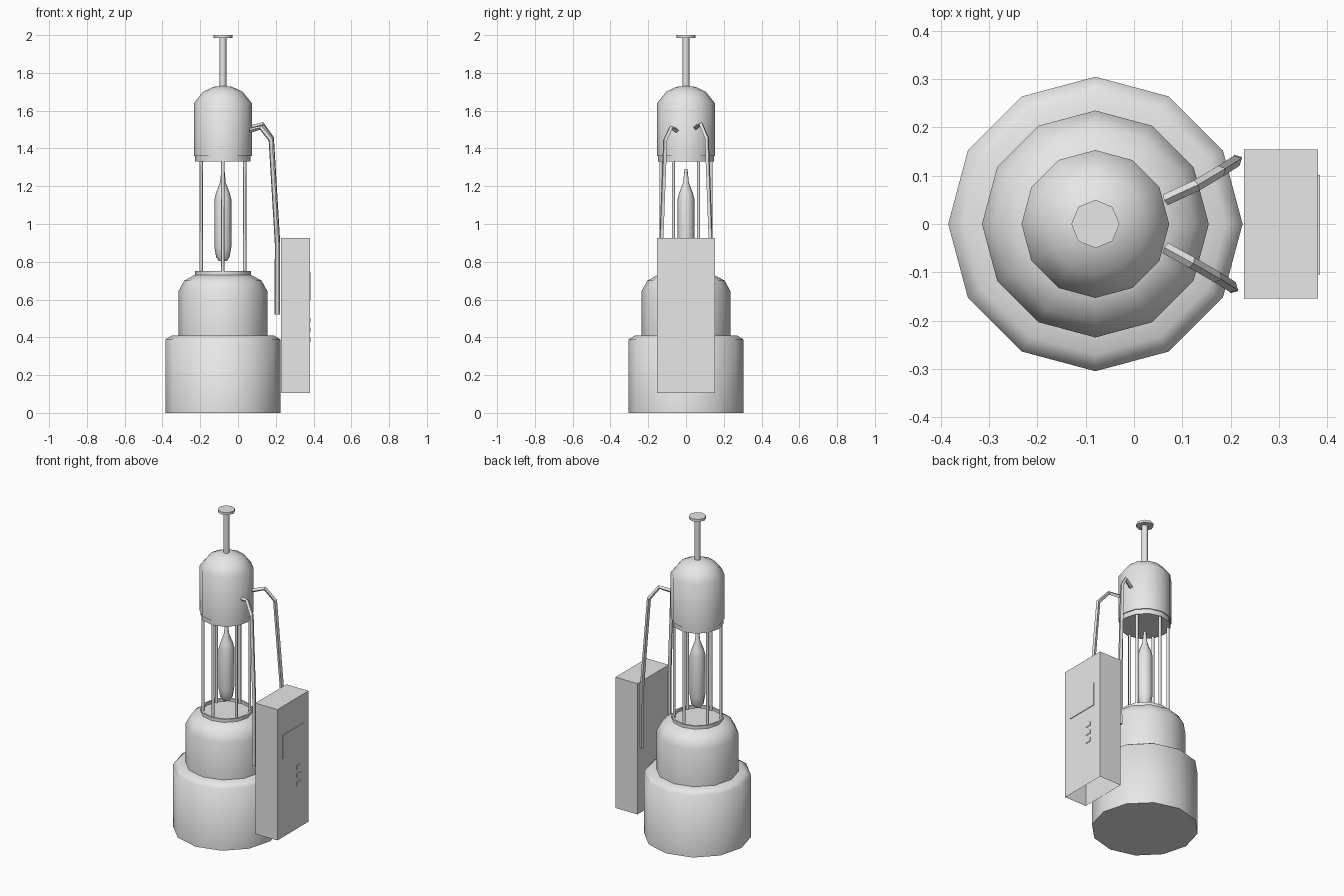
import bpy, bmesh, math
from mathutils import Vector

if "Cube" in bpy.data.objects:
    bpy.data.objects.remove(bpy.data.objects["Cube"])

CX = -0.08  # axis of the round column

grey = bpy.data.materials.new("light grey")
grey.diffuse_color = (0.8, 0.8, 0.8, 1)
grey.use_nodes = True
grey.node_tree.nodes["Principled BSDF"].inputs["Base Color"].default_value = grey.diffuse_color


def finish(name, bm, smooth=None):
    bmesh.ops.recalc_face_normals(bm, faces=bm.faces)
    me = bpy.data.meshes.new(name)
    bm.to_mesh(me)
    bm.free()
    ob = bpy.data.objects.new(name, me)
    bpy.context.collection.objects.link(ob)
    me.materials.append(grey)
    if smooth:
        bpy.ops.object.select_all(action='DESELECT')
        ob.select_set(True)
        bpy.context.view_layer.objects.active = ob
        bpy.ops.object.shade_smooth_by_angle(angle=math.radians(smooth))
    return ob


def lathe(name, profile, sides=12, x=CX, y=0.0, smooth=50):
    """Closed turned solid from (radius, z) points, capped at both ends."""
    bm = bmesh.new()
    rings = []
    for r, z in profile:
        rings.append([bm.verts.new((x + r * math.cos(2 * math.pi * i / sides),
                                    y + r * math.sin(2 * math.pi * i / sides), z))
                      for i in range(sides)])
    for a, b in zip(rings, rings[1:]):
        for i in range(sides):
            j = (i + 1) % sides
            bm.faces.new((a[i], a[j], b[j], b[i]))
    bm.faces.new(rings[0])
    bm.faces.new(rings[-1])
    return finish(name, bm, smooth)


def box(name, lo, hi, open_bottom=False):
    bm = bmesh.new()
    bmesh.ops.create_cube(bm, size=1)
    lo, hi = Vector(lo), Vector(hi)
    for v in bm.verts:
        v.co = (lo + hi) / 2 + v.co * (hi - lo)
    if open_bottom:
        low = [f for f in bm.faces if f.normal.z < -0.5]
        bmesh.ops.delete(bm, geom=low, context='FACES_ONLY')
    return finish(name, bm)


def cable(name, points, radius):
    """Square-section tube along a path."""
    cu = bpy.data.curves.new(name, 'CURVE')
    cu.dimensions = '3D'
    cu.bevel_depth = radius
    cu.bevel_resolution = 0
    cu.use_fill_caps = True
    sp = cu.splines.new('POLY')
    sp.points.add(len(points) - 1)
    for p, co in zip(sp.points, points):
        p.co = (*co, 1)
    ob = bpy.data.objects.new(name, cu)
    bpy.context.collection.objects.link(ob)
    cu.materials.append(grey)
    bpy.ops.object.select_all(action='DESELECT')
    ob.select_set(True)
    bpy.context.view_layer.objects.active = ob
    bpy.ops.object.convert(target='MESH')
    bpy.ops.object.shade_flat()


# Stepped base
lathe("base_tank", [(0.305, 0), (0.305, 0.388), (0.27, 0.41), (0.2, 0.412)], smooth=65)
lathe("upper_tank", [(0.235, 0.405), (0.235, 0.645), (0.205, 0.70),
                     (0.15, 0.73), (0.13, 0.73)])

# Cage: shallow rims and six rods
lathe("lower_rim", [(0.13, 0.731), (0.148, 0.731), (0.148, 0.75), (0.137, 0.75), (0.137, 0.733)],
      smooth=35)
lathe("upper_rim", [(0.147, 1.33), (0.147, 1.362)], smooth=35)
for k in range(6):
    a = math.radians(30 + 60 * k)
    lathe(f"cage_rod_{k + 1}", [(0.009, 0.732), (0.009, 1.335)], 6,
          CX + 0.133 * math.cos(a), 0.133 * math.sin(a), 65)

# Capsule hanging inside the cage
lathe("inner_capsule", [(0.022, 0.805), (0.036, 0.825), (0.045, 0.88), (0.045, 1.13),
                        (0.036, 1.165), (0.015, 1.22), (0.008, 1.29)], 8)

# Domed head, mast and cap
lathe("domed_head", [(0.153, 1.36), (0.153, 1.64), (0.105, 1.70), (0.05, 1.726), (0.015, 1.73)])
lathe("mast", [(0.018, 1.72), (0.018, 1.987)], 8)
lathe("mast_cap", [(0.05, 1.985), (0.05, 2.0)], 8)

# Control cabinet with screen and buttons
box("control_cabinet", (0.228, -0.154, 0.105), (0.381, 0.154, 0.925), open_bottom=True)
box("screen", (0.379, -0.105, 0.597), (0.385, 0.102, 0.745))
for k, z in enumerate((0.387, 0.439, 0.491)):
    box(f"button_{k + 1}", (0.379, 0.034, z - 0.012), (0.385, 0.07, z + 0.012))

# Cables from the head to the back of the cabinet
cable("back_cable", [(0.065, 0.05, 1.51), (0.13, 0.08, 1.528), (0.18, 0.11, 1.455),
                     (0.213, 0.131, 0.9), (0.213, 0.133, 0.52)], 0.012)
cable("front_cable", [(0.065, -0.05, 1.495), (0.12, -0.08, 1.51), (0.172, -0.11, 1.445),
                      (0.205, -0.131, 0.9), (0.205, -0.133, 0.52)], 0.012)
